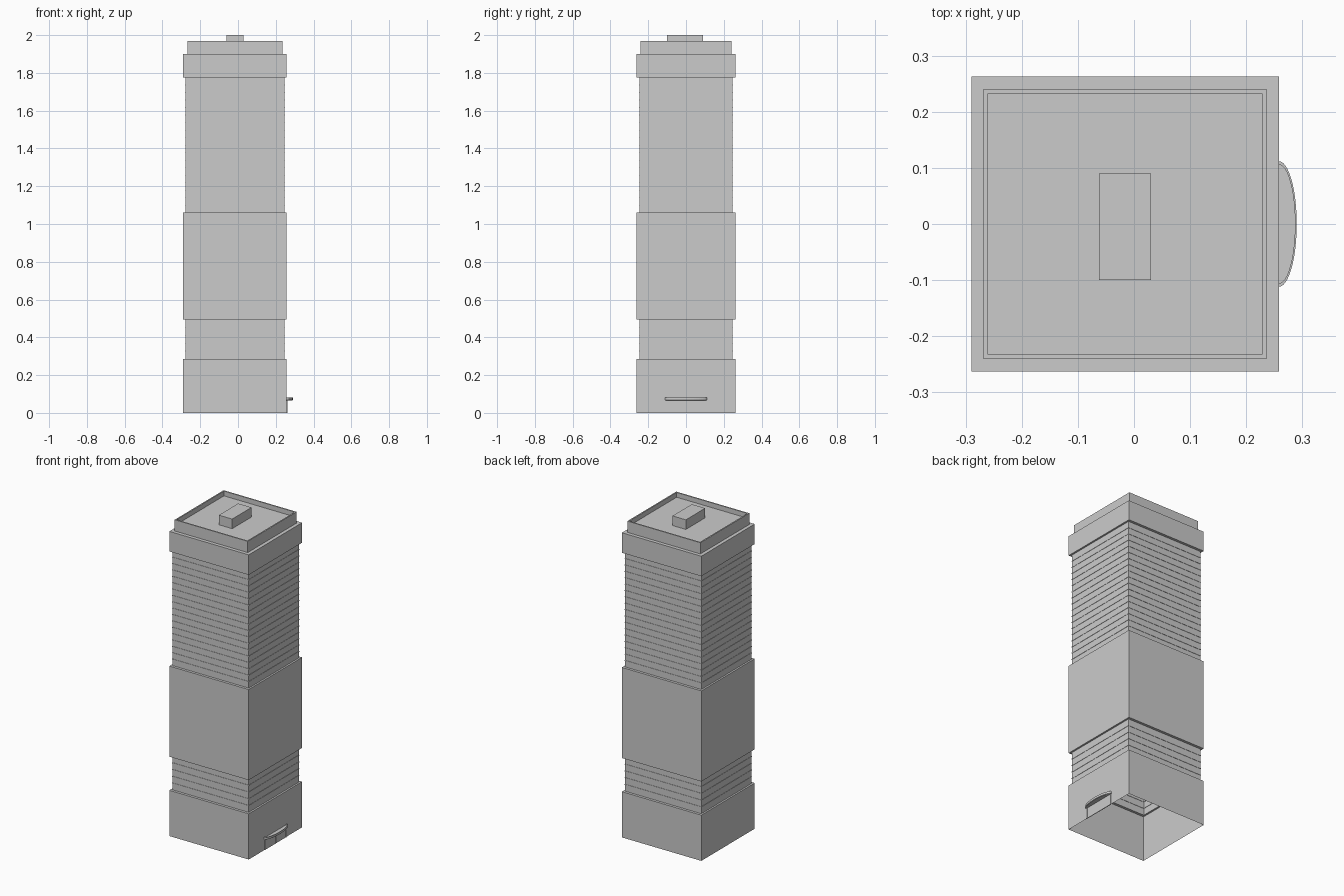
import bpy, bmesh, math

if "Cube" in bpy.data.objects:
    bpy.data.objects.remove(bpy.data.objects["Cube"])

CX = -0.016  # tower axis; the entrance canopy balances the width


def finish(bm, name):
    bmesh.ops.recalc_face_normals(bm, faces=bm.faces)
    me = bpy.data.meshes.new(name)
    bm.to_mesh(me)
    bm.free()
    ob = bpy.data.objects.new(name, me)
    bpy.context.collection.objects.link(ob)
    return ob


def loft(name, rings, cap_top=False):
    """Skin of stacked rectangles (half width, half depth, height)."""
    bm = bmesh.new()
    prev = None
    for hx, hy, z in rings:
        ring = [bm.verts.new((CX + sx * hx, sy * hy, z))
                for sx, sy in ((-1, -1), (1, -1), (1, 1), (-1, 1))]
        if prev:
            for i in range(4):
                j = (i + 1) % 4
                bm.faces.new((prev[i], prev[j], ring[j], ring[i]))
        prev = ring
    if cap_top:
        bm.faces.new(prev)
    return finish(bm, name)


def box(name, lo, hi):
    bm = bmesh.new()
    bmesh.ops.create_cube(bm, size=1)
    for v in bm.verts:
        v.co = [(a + b) / 2 + c * (b - a) for a, b, c in zip(lo, hi, v.co)]
    return finish(bm, name)


WIDE = (0.274, 0.263)
SLIM = (0.263, 0.247)


def floors(z0, z1, n):
    """Slim window storeys with thin protruding floor lines."""
    step = (z1 - z0) / n
    out = [(*SLIM, z0)]
    edge = (SLIM[0] + 0.002, SLIM[1] + 0.002)
    for i in range(1, n):
        z = z0 + i * step
        out += [(*SLIM, z - 0.002), (*edge, z - 0.002), (*edge, z + 0.002), (*SLIM, z + 0.002)]
    return out + [(*SLIM, z1)]


# tower skin, open underneath, ending in a recessed roof behind a parapet
rings = [(*WIDE, 0), (*WIDE, 0.285)]
rings += floors(0.285, 0.495, 5)
rings += [(*WIDE, 0.495), (*WIDE, 1.06)]
rings += floors(1.06, 1.775, 18)
rings += [(*WIDE, 1.775), (*WIDE, 1.90)]
rings += [(0.252, 0.241, 1.90), (0.252, 0.241, 1.97),
          (0.244, 0.233, 1.97), (0.244, 0.233, 1.94)]
loft("tower", rings, cap_top=True)

# rooftop plant room
box("roof_plant_room", (-0.062, -0.10, 1.94), (0.03, 0.09, 2.0))

# entrance frame and two door leaves on the right side
WALL = CX + WIDE[0]
for s, side in ((-1, "left"), (1, "right")):
    y = sorted((s * 0.098, s * 0.106))
    box("door_post_" + side, (WALL - 0.002, y[0], 0), (WALL + 0.004, y[1], 0.068))
    y = sorted((s * 0.002, s * 0.096))
    box("door_leaf_" + side, (WALL - 0.002, y[0], 0), (WALL + 0.002, y[1], 0.066))

# curved entrance canopy with a raised rim
bm = bmesh.new()
N = 24
loops = []
for rx, ry, z in ((0.030, 0.106, 0.066), (0.032, 0.112, 0.068), (0.032, 0.112, 0.081),
                  (0.029, 0.106, 0.081), (0.029, 0.106, 0.076)):
    loops.append([bm.verts.new((WALL + rx * math.sin(math.pi * i / N),
                                -ry * math.cos(math.pi * i / N), z)) for i in range(N + 1)])
for a, b in zip(loops, loops[1:]):
    for i in range(N):
        bm.faces.new((a[i], a[i + 1], b[i + 1], b[i]))
bm.faces.new(loops[0])
bm.faces.new(loops[-1])
finish(bm, "entrance_canopy")
